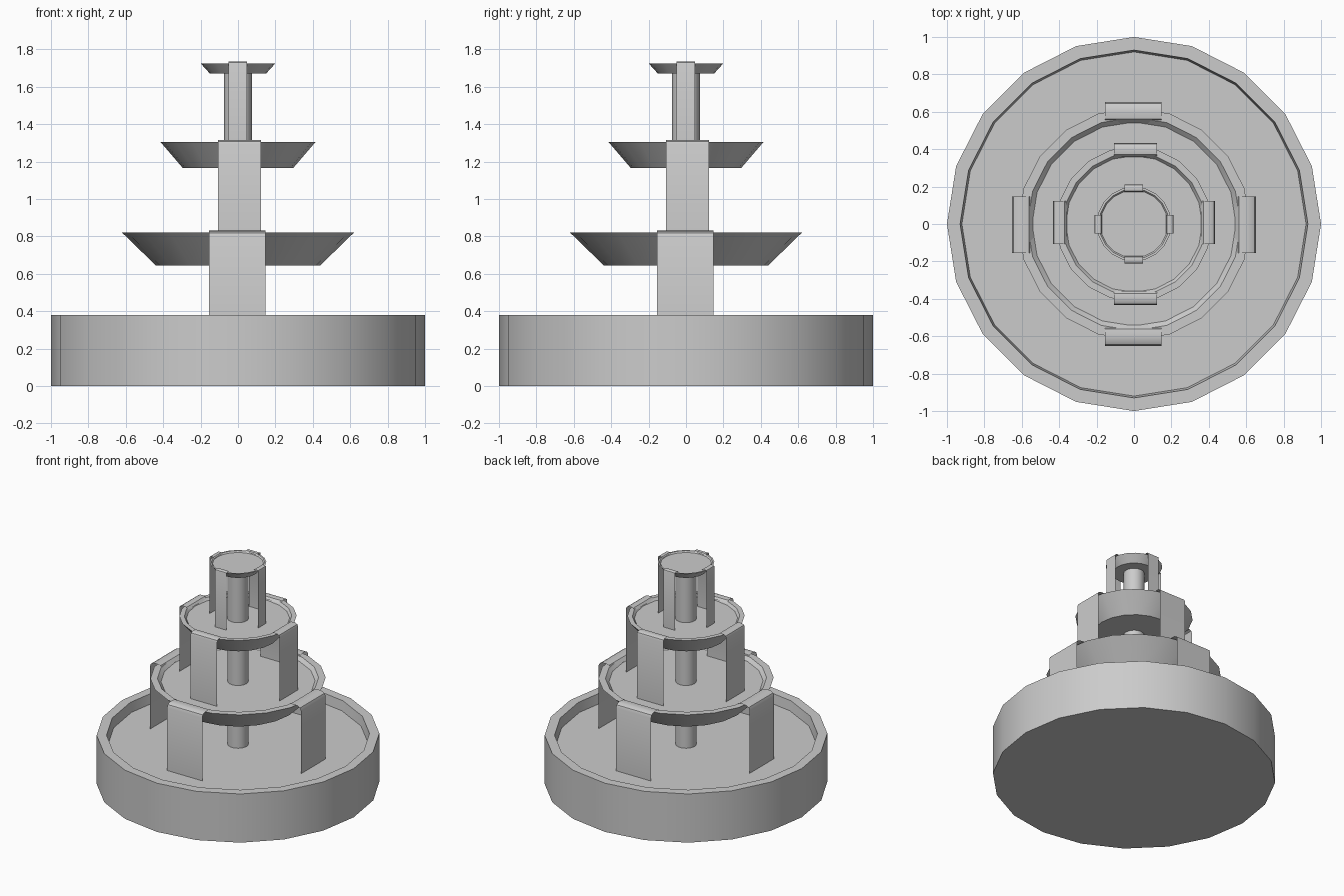
import bpy, bmesh
from math import cos, sin, tau, radians
from mathutils import Matrix

if "Cube" in bpy.data.objects:
    bpy.data.objects.remove(bpy.data.objects["Cube"])

SIDES = 20


def finish(bm, name):
    mesh = bpy.data.meshes.new(name)
    bm.to_mesh(mesh)
    bm.free()
    obj = bpy.data.objects.new(name, mesh)
    bpy.context.collection.objects.link(obj)
    bpy.context.view_layer.objects.active = obj
    bpy.ops.object.select_all(action='DESELECT')
    obj.select_set(True)
    bpy.ops.object.shade_smooth_by_angle(angle=radians(30))
    return obj


def lathe(name, profile, cap_start=True, cap_end=True, sides=SIDES):
    """Spin (radius, z) points around z, optionally closing both ends."""
    bm = bmesh.new()
    rings = [[bm.verts.new((r * cos(tau * i / sides), r * sin(tau * i / sides), z))
              for i in range(sides)] for r, z in profile]
    for a, b in zip(rings, rings[1:]):
        for i in range(sides):
            j = (i + 1) % sides
            bm.faces.new((a[i], a[j], b[j], b[i]))
    if cap_start:
        bm.faces.new(rings[0][::-1])
    if cap_end:
        bm.faces.new(rings[-1])
    return finish(bm, name)


def disc(name, r, z):
    bm = bmesh.new()
    bmesh.ops.create_circle(bm, cap_ends=True, segments=SIDES, radius=r,
                            matrix=Matrix.Translation((0, 0, z)))
    return finish(bm, name)


def water_sheet(name, inner, outer, top, bottom, lo, hi, turn):
    """Thin strip of water that curls over a rim and falls straight down."""
    w = outer - inner
    path = [(inner, top - 0.25 * w), (inner + 0.18 * w, top - 0.04 * w),
            (inner + 0.45 * w, top), (inner + 0.75 * w, top - 0.02 * w),
            (inner + 0.93 * w, top - 0.12 * w), (outer, top - 0.3 * w),
            (outer, bottom)]
    bm = bmesh.new()
    rows = [(bm.verts.new((lo, -r, z)), bm.verts.new((hi, -r, z))) for r, z in path]
    for a, b in zip(rows, rows[1:]):
        bm.faces.new((a[1], a[0], b[0], b[1]))
    bm.transform(Matrix.Rotation(turn, 4, 'Z'))
    return finish(bm, name)


# Ground basin with its pool
POOL_Z = 0.305
lathe("basin", [(1, 0), (1, 0.38), (0.93, 0.38), (0.92, POOL_Z)], cap_end=False)
disc("basin_water", 0.92, POOL_Z)

# Tiers: base radius, base z, rim radius, rim z, inner rim radius,
# water radius, water z, sheet inner, sheet outer, sheet left, sheet right
tiers = {
    "lower": (0.44, 0.645, 0.62, 0.82, 0.57, 0.545, 0.795, 0.54, 0.652, -0.155, 0.148),
    "middle": (0.295, 1.165, 0.415, 1.305, 0.38, 0.365, 1.285, 0.357, 0.432, -0.107, 0.122),
    "upper": (0.15, 1.67, 0.2, 1.725, 0.188, 0.18, 1.715, 0.17, 0.21, -0.052, 0.048),
}
below = POOL_Z
for tier, (br, bz, rr, rz, ir, wr, wz, si, so, lo, hi) in tiers.items():
    # Column, bowl and the water standing in it
    lathe(f"{tier}_column", [(0.074, below), (0.074, bz)], False, False)
    lathe(f"{tier}_bowl", [(br, bz), (rr, rz), (ir, rz), (wr, wz)], cap_end=False)
    disc(f"{tier}_water", wr, wz)
    # Four falling sheets of water
    for k, side in enumerate(("front", "right", "back", "left")):
        a, b = (lo, hi) if k < 2 else (-hi, -lo)
        water_sheet(f"{tier}_water_sheet_{side}", si, so, rz + 0.01, below, a, b, k * tau / 4)
    below = wz
